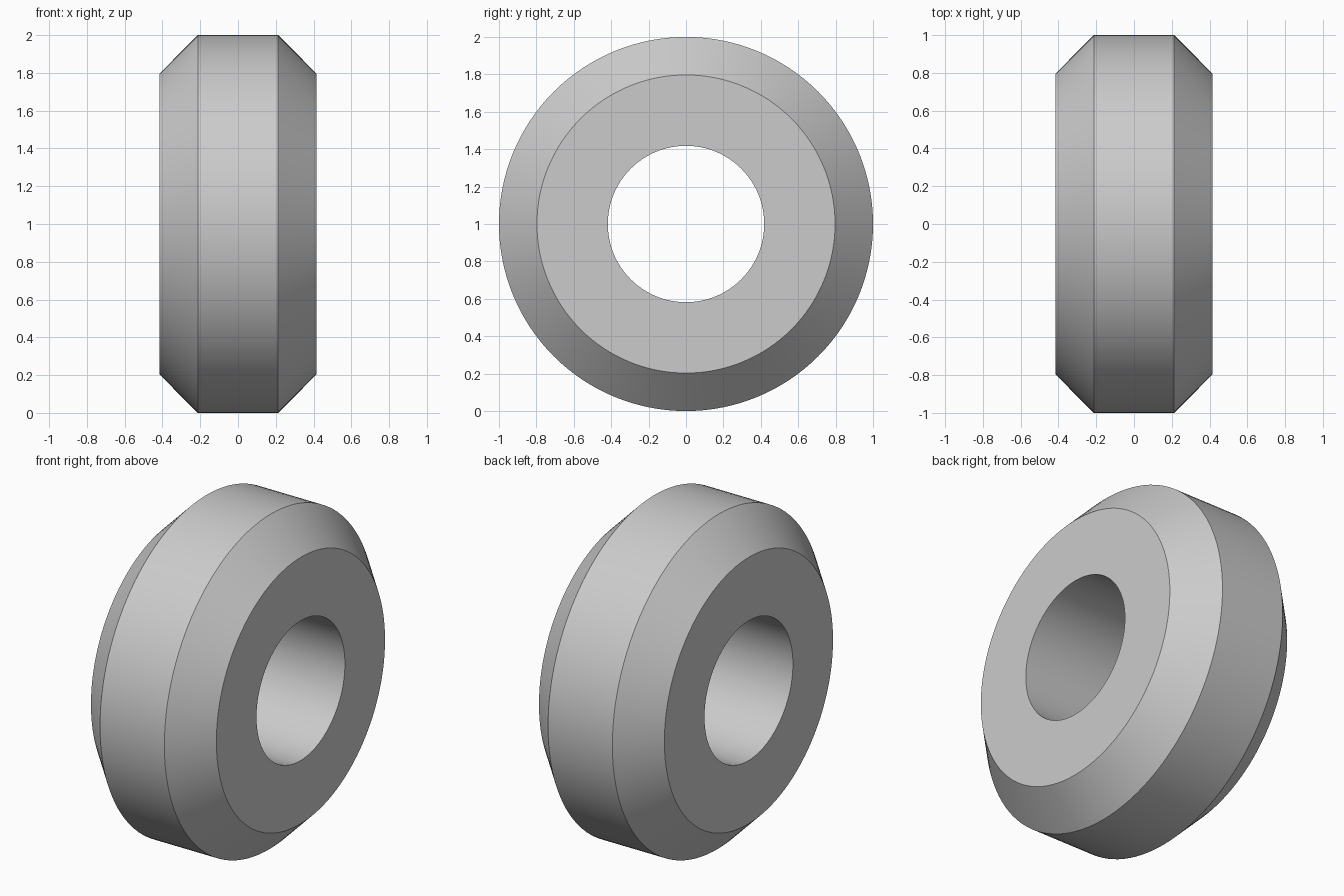
import bpy
import bmesh
from math import cos, sin, radians, tau

default_cube = bpy.data.objects.get("Cube")
if default_cube:
    bpy.data.objects.remove(default_cube)

SEGMENTS = 128
CENTRE_Z = 1.0

# Half-section of the roller: (x along the axle, radius)
half = [(0.415, 0.418), (0.415, 0.797), (0.213, 1.0)]
profile = half + [(-x, r) for x, r in reversed(half)]

grey = bpy.data.materials.new("plain grey")
grey.use_nodes = True
colour = (0.6, 0.6, 0.6, 1.0)
grey.diffuse_color = colour
grey.node_tree.nodes["Principled BSDF"].inputs["Base Color"].default_value = colour

# Sweep the closed section around the axle, bore included
bm = bmesh.new()
rings = []
for i in range(SEGMENTS):
    a = tau * i / SEGMENTS
    rings.append([bm.verts.new((x, r * cos(a), CENTRE_Z + r * sin(a)))
                  for x, r in profile])
count = len(profile)
for i, ring in enumerate(rings):
    following = rings[(i + 1) % SEGMENTS]
    for j in range(count):
        k = (j + 1) % count
        bm.faces.new((ring[j], ring[k], following[k], following[j]))
bmesh.ops.recalc_face_normals(bm, faces=bm.faces)

mesh = bpy.data.meshes.new("chamfered_roller")
bm.to_mesh(mesh)
bm.free()
mesh.materials.append(grey)
roller = bpy.data.objects.new("chamfered_roller", mesh)
bpy.context.collection.objects.link(roller)

# Smooth round walls, crisp chamfer edges
bpy.ops.object.select_all(action="DESELECT")
roller.select_set(True)
bpy.context.view_layer.objects.active = roller
bpy.ops.object.shade_smooth_by_angle(angle=radians(30))
